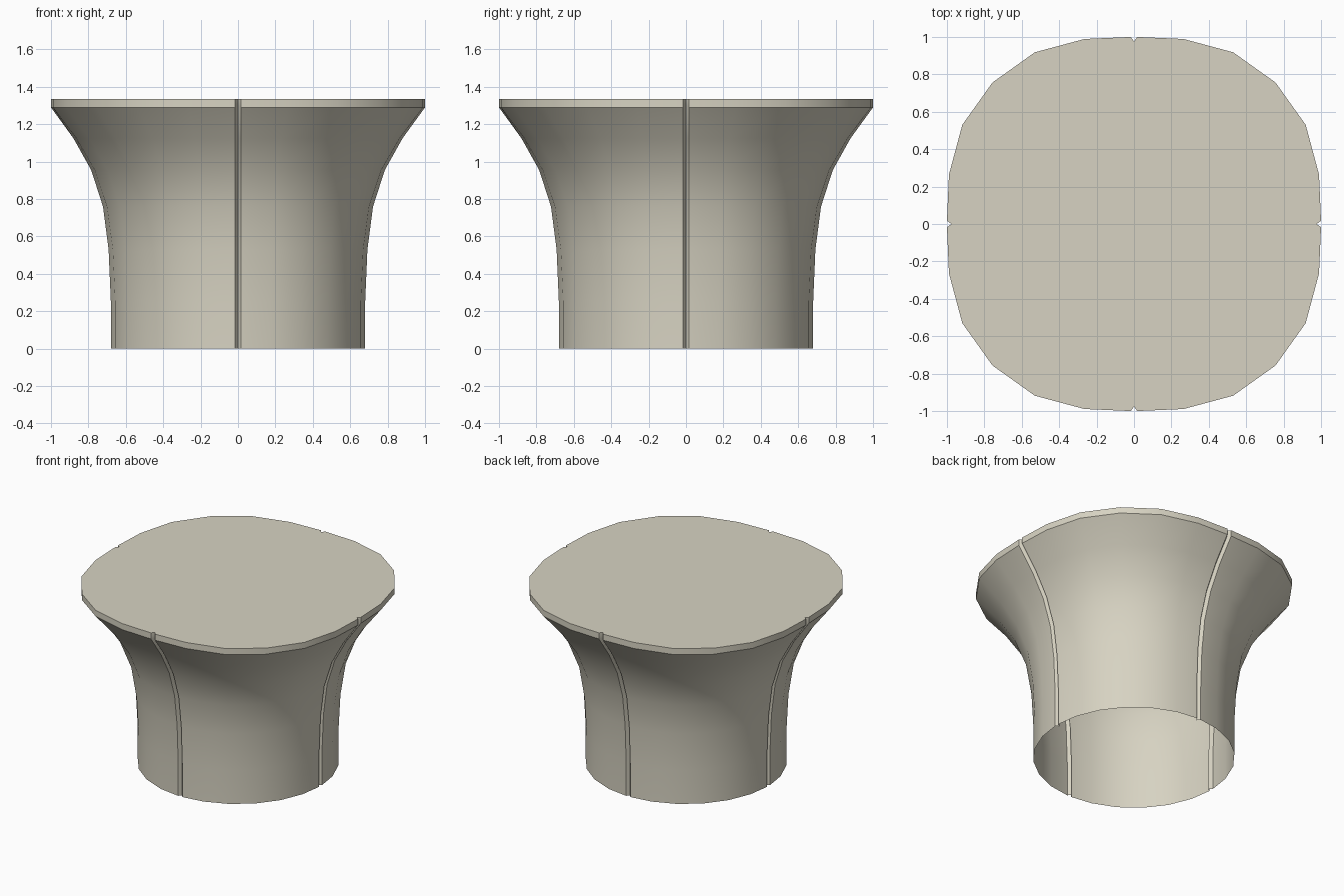
import bpy, bmesh, math

if "Cube" in bpy.data.objects:
    bpy.data.objects.remove(bpy.data.objects["Cube"])

# Silhouette profile on the main axes: (radius, height)
PROFILE = [(0.68, 0), (0.68, 0.25), (0.692, 0.53), (0.722, 0.76),
           (0.785, 0.955), (0.88, 1.125), (1.0, 1.29), (1.0, 1.335)]
BASE = 0.68
# Rim radius every 15 degrees between two grooves: round base, squarish top
RIM = {15: 1.024, 30: 1.06, 45: 1.07, 60: 1.06, 75: 1.024}
HALF_GROOVE, GROOVE_DEPTH = 0.017, 0.024


def ring(r):
    """Outline at axis radius r, with a V groove on each of the four axes."""
    t = (r - BASE) / (1 - BASE)
    quarter = [(r - GROOVE_DEPTH, 0), (r, HALF_GROOVE)]
    for deg, rim in RIM.items():
        a, rad = math.radians(deg), BASE + t * (rim - BASE)
        quarter.append((rad * math.cos(a), rad * math.sin(a)))
    quarter.append((HALF_GROOVE, r))
    pts = []
    for q in range(4):
        c, s = [(1, 0), (0, 1), (-1, 0), (0, -1)][q]
        pts += [(x * c - y * s, x * s + y * c) for x, y in quarter]
    return pts


# Flared shell: open at the bottom, capped on top
bm = bmesh.new()
rows = [[bm.verts.new((x, y, z)) for x, y in ring(r)] for r, z in PROFILE]
n = len(rows[0])
for lo, hi in zip(rows, rows[1:]):
    for i in range(n):
        j = (i + 1) % n
        bm.faces.new((lo[i], lo[j], hi[j], hi[i]))
bm.faces.new(rows[-1])

mesh = bpy.data.meshes.new("flared_capital")
bm.to_mesh(mesh)
bm.free()
obj = bpy.data.objects.new("flared_capital", mesh)
bpy.context.collection.objects.link(obj)

mat = bpy.data.materials.new("pale stone")
mat.diffuse_color = (0.68, 0.65, 0.54, 1)
mat.use_nodes = True
mat.node_tree.nodes["Principled BSDF"].inputs["Base Color"].default_value = mat.diffuse_color
mesh.materials.append(mat)

bpy.context.view_layer.objects.active = obj
obj.select_set(True)
bpy.ops.object.shade_smooth_by_angle(angle=math.radians(28))
